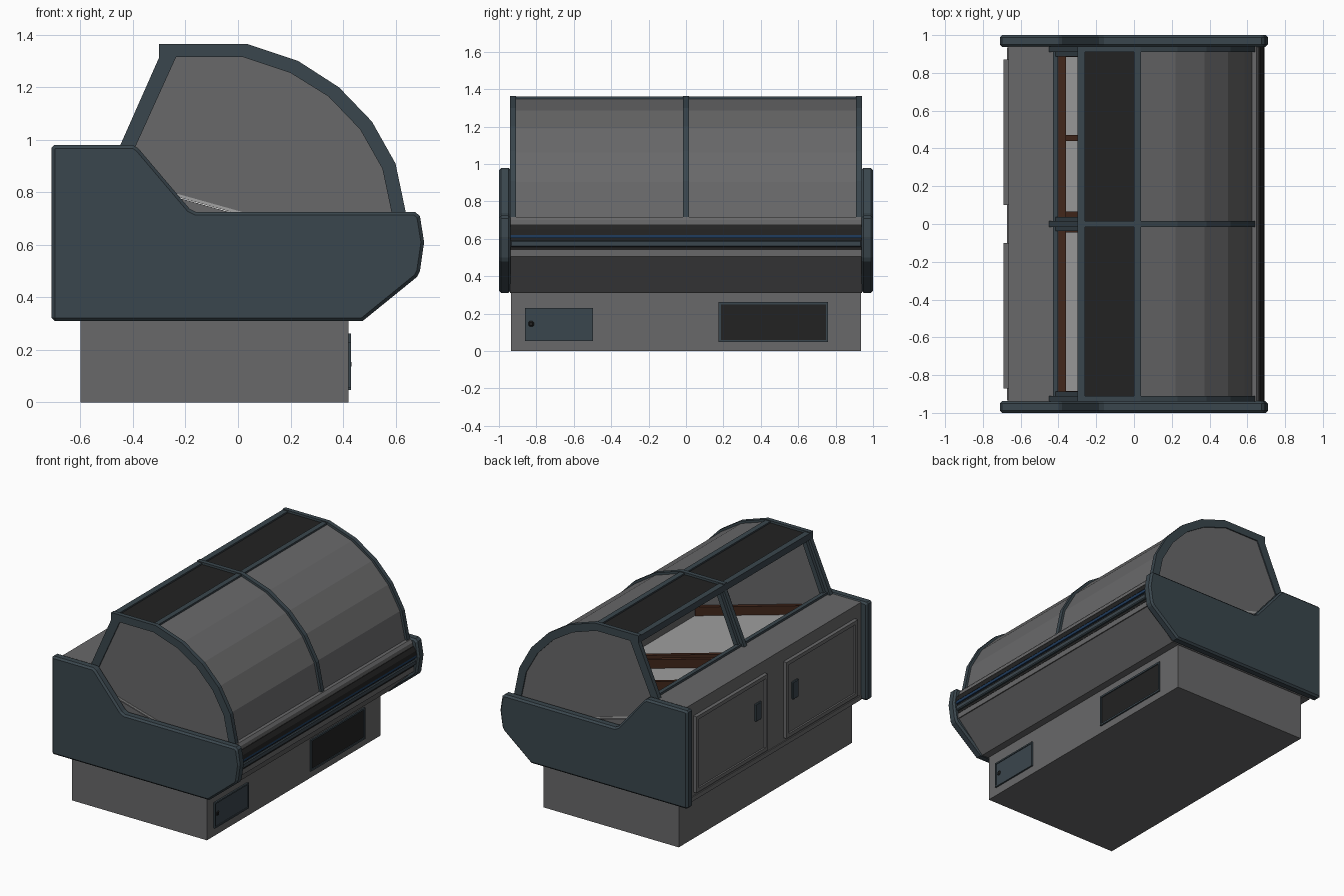
import bpy, bmesh

cube = bpy.data.objects.get("Cube")
if cube:
    bpy.data.objects.remove(cube, do_unlink=True)


def material(name, r, g, b):
    m = bpy.data.materials.new(name)
    m.use_nodes = True
    m.diffuse_color = (r, g, b, 1)
    bsdf = next(n for n in m.node_tree.nodes if n.type == "BSDF_PRINCIPLED")
    bsdf.inputs["Base Color"].default_value = (r, g, b, 1)
    return m


teal = material("slate teal", .042, .061, .074)
grey = material("mid grey", .14, .14, .143)
black = material("soft black", .016, .016, .016)
light = material("light grey", .36, .36, .36)
brown = material("dark brown", .055, .02, .011)
blue = material("deep blue", .014, .045, .11)


def extrude(name, profile, y0, y1, mat, bevel=0):
    """Extrude an (x, z) profile along y."""
    bm = bmesh.new()
    face = bm.faces.new([bm.verts.new((x, y0, z)) for x, z in profile])
    new = bmesh.ops.extrude_face_region(bm, geom=[face])["geom"]
    moved = [v for v in new if isinstance(v, bmesh.types.BMVert)]
    bmesh.ops.translate(bm, verts=moved, vec=(0, y1 - y0, 0))
    bmesh.ops.recalc_face_normals(bm, faces=bm.faces)
    mesh = bpy.data.meshes.new(name)
    bm.to_mesh(mesh)
    bm.free()
    mesh.materials.append(mat)
    obj = bpy.data.objects.new(name, mesh)
    bpy.context.collection.objects.link(obj)
    if bevel:
        mod = obj.modifiers.new("Bevel", "BEVEL")
        mod.width = bevel
        mod.segments = 1
        mod.limit_method = "ANGLE"
        mod.angle_limit = 1.1
    return obj


def box(name, x0, x1, y0, y1, z0, z1, mat, bevel=0):
    return extrude(name, [(x0, z0), (x1, z0), (x1, z1), (x0, z1)], y0, y1, mat, bevel)


def border(name, x0, x1, y0, y1, z0, z1, w, mat):
    """Rectangular rim lying in the yz plane."""
    for z in (z0, z1 - w):
        box(name + "_rail", x0, x1, y0, y1, z, z + w, mat)
    for y in (y0, y1 - w):
        box(name + "_stile", x0, x1, y, y + w, z0 + w, z1 - w, mat)


def between(a, b, t):
    return [(p[0] + (q[0] - p[0]) * t, p[1] + (q[1] - p[1]) * t) for p, q in zip(a, b)]


# plinth
box("plinth", -.6, .42, -.935, .935, 0, .315, grey)

# cabinet body with a sunken sloping well
extrude("cabinet_body", [(-.665, .31), (.47, .31), (.665, .505), (.665, .675), (.645, .715),
                         (.58, .715), (.56, .56), (-.41, .83), (-.41, .975), (-.665, .975)],
        -.94, .94, grey)

# display deck and its wooden dividers
extrude("display_deck", [(-.408, .832), (.558, .562), (.558, .574), (-.408, .844)], -.935, .935, light)
for y in (-.9, -.03, .05, .455, .9):
    extrude("deck_divider", [(-.37, .835), (.55, .578), (.55, .638), (-.37, .895)],
            y - .016, y + .016, brown)
box("deck_back_rail", -.405, -.36, -.93, .93, .835, .9, brown)

# end panels
panel = [(-.71, .31), (-.71, .97), (-.70, .98), (-.40, .98), (-.38, .968), (-.185, .738),
         (-.16, .725), (.675, .725), (.693, .71), (.709, .61), (.693, .5), (.682, .478),
         (.475, .31)]
for side in (-1, 1):
    extrude("end_panel", panel, side * .938, side, teal, .012)

# arched frames and end panes
outer = [(-.455, .965), (-.3, 1.315), (-.3, 1.365), (.035, 1.365), (.23, 1.3), (.385, 1.2),
         (.51, 1.07), (.6, .91), (.642, .71)]
inner = [(-.395, .965), (-.237, 1.313), (-.236, 1.315), (.02, 1.315), (.2, 1.255), (.345, 1.165),
         (.465, 1.04), (.55, .89), (.588, .71)]
for y in (-.925, 0, .925):
    extrude("arched_frame", outer + inner[::-1], y - .015, y + .015, teal)
pane = between(inner, outer, .1)
for side in (-1, 1):
    extrude("end_pane", pane + [(.58, .56), (-.405, .83)], side * .92, side * .932, grey)

# front glass, roof, and rear opening for each bay
glass = between(outer, inner, .3)[3:]
glass_back = between(outer, inner, .5)[3:]
post = [(-.425, .97), (-.39, .97), (-.245, 1.32), (-.28, 1.32)]
for y0, y1 in ((-.91, -.015), (.015, .91)):
    extrude("curved_glass", glass + glass_back[::-1], y0, y1, grey)
    box("roof_panel", -.262, .005, y0, y1, 1.33, 1.35, black)
    box("rear_roof_bar", -.3, -.26, y0, y1, 1.315, 1.36, teal)
    box("front_roof_bar", 0, .036, y0, y1, 1.32, 1.36, teal)
    box("opening_sill", -.43, -.402, y0, y1, .965, .99, teal)
    for y in (y0, y1 - .022):
        extrude("opening_post", post, y, y + .022, teal)

# bumper stack along the customer side
box("bumper_trim", .6, .672, -.938, .938, .505, .54, grey)
box("bumper_groove", .6, .674, -.938, .938, .54, .56, black)
box("bumper_rail", .6, .69, -.938, .938, .556, .592, teal, .006)
box("bumper_gap", .6, .68, -.938, .938, .592, .606, black)
box("bumper_stripe", .6, .69, -.938, .938, .604, .622, blue)
extrude("bumper_cushion", [(.6, .622), (.692, .622), (.688, .65), (.67, .676), (.6, .676)],
        -.938, .938, black)
extrude("bumper_cap", [(.6, .676), (.664, .676), (.662, .7), (.648, .718), (.6, .718)],
        -.938, .938, grey)

# storage doors on the service side
for side in (-1, 1):
    y0, y1 = sorted((side * .1, side * .87))
    box("storage_door", -.678, -.66, y0, y1, .37, .89, grey)
    border("door_rim", -.69, -.676, y0, y1, .37, .89, .025, grey)
    box("door_handle", -.692, -.676, side * .2 - .03, side * .2 + .03, .61, .73, teal, .004)
box("service_kick_strip", -.672, -.66, -.935, .935, .315, .345, grey)

# vent and access hatch in the plinth
box("vent_grille", .41, .424, .18, .755, .055, .255, black)
border("vent_rim", .41, .43, .175, .76, .048, .262, .012, teal)
box("access_hatch", .41, .426, -.86, -.5, .058, .228, teal)
border("hatch_rim", .41, .431, -.862, -.498, .055, .23, .01, teal)
box("hatch_lock", .42, .432, -.842, -.814, .132, .16, black, .008)
